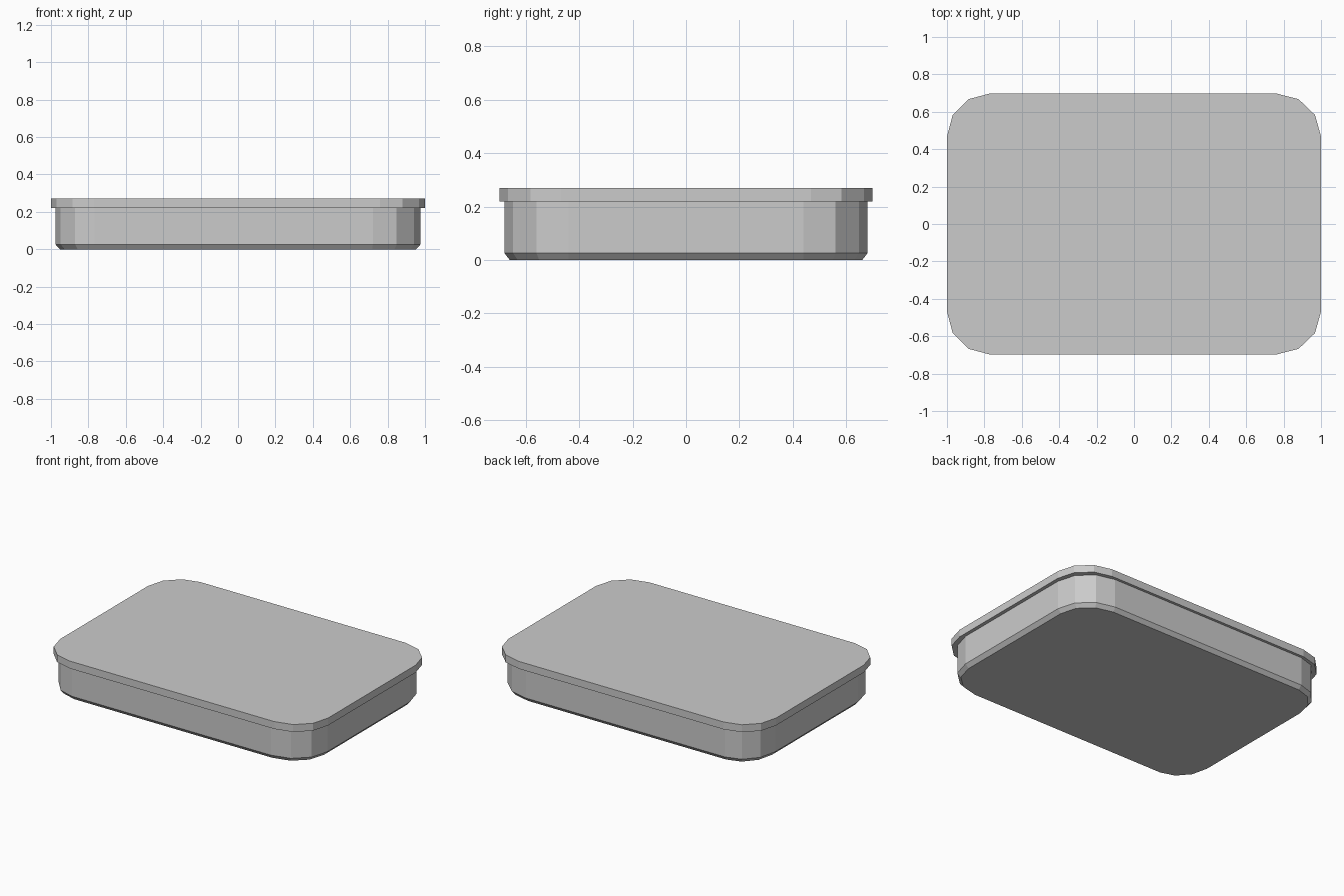
import bpy
import bmesh
from math import cos, sin, radians

cube = bpy.data.objects.get("Cube")
if cube:
    bpy.data.objects.remove(cube, do_unlink=True)

grey = bpy.data.materials.new("light grey")
grey.use_nodes = True
COLOUR = (0.6, 0.6, 0.6, 1)
grey.diffuse_color = COLOUR
grey.node_tree.nodes["Principled BSDF"].inputs["Base Color"].default_value = COLOUR


def rounded_outline(half_x, half_y, radius_left, radius_right, radius_y, steps=3):
    """Counter-clockwise rectangle with faceted corners."""
    points = []
    for corner, (sx, sy) in enumerate([(1, 1), (-1, 1), (-1, -1), (1, -1)]):
        radius_x = radius_right if sx > 0 else radius_left
        for i in range(steps + 1):
            a = radians(90 * (corner + i / steps))
            points.append((sx * (half_x - radius_x) + radius_x * cos(a),
                           sy * (half_y - radius_y) + radius_y * sin(a)))
    return points


def loft(name, layers):
    """Closed flat-shaded solid through outlines at rising heights."""
    bm = bmesh.new()
    rings = [[bm.verts.new((x, y, z)) for x, y in outline] for z, outline in layers]
    for low, high in zip(rings, rings[1:]):
        n = len(low)
        for i in range(n):
            j = (i + 1) % n
            bm.faces.new((low[i], low[j], high[j], high[i]))
    bm.faces.new(rings[0][::-1])
    bm.faces.new(rings[-1])
    mesh = bpy.data.meshes.new(name)
    bm.to_mesh(mesh)
    bm.free()
    mesh.materials.append(grey)
    obj = bpy.data.objects.new(name, mesh)
    bpy.context.collection.objects.link(obj)
    return obj


# Tray body with a chamfered base
wall = rounded_outline(0.976, 0.68, 0.21, 0.255, 0.24)
base = rounded_outline(0.953, 0.66, 0.19, 0.235, 0.22)
loft("body", [(0, base), (0.026, wall), (0.22, wall)])

# Overhanging flat lid
rim = rounded_outline(1.0, 0.698, 0.23, 0.24, 0.23)
loft("lid", [(0.22, rim), (0.27, rim)])
